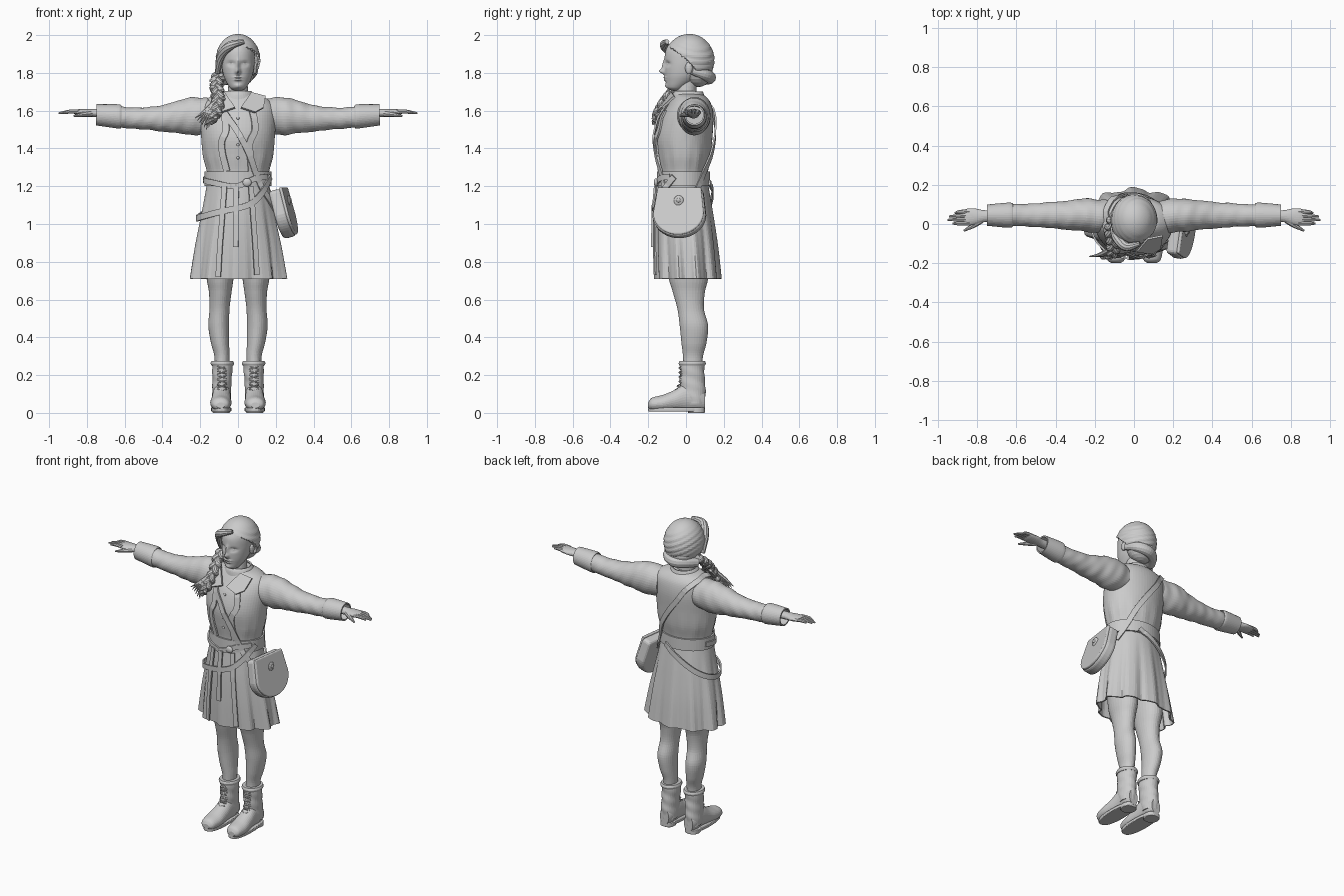
import bpy, bmesh, math
from math import sin, cos, pi, radians, exp
from mathutils import Vector, Matrix

cube = bpy.data.objects.get("Cube")
if cube:
    bpy.data.objects.remove(cube)

grey = bpy.data.materials.new("plain_grey")
grey.use_nodes = True
grey.diffuse_color = (0.6, 0.6, 0.6, 1)
grey.node_tree.nodes["Principled BSDF"].inputs["Base Color"].default_value = (0.6, 0.6, 0.6, 1)
made = []


def finish(name, bm, thick=0, bevel=0):
    bmesh.ops.recalc_face_normals(bm, faces=bm.faces)
    mesh = bpy.data.meshes.new(name)
    bm.to_mesh(mesh)
    bm.free()
    mesh.materials.append(grey)
    ob = bpy.data.objects.new(name, mesh)
    bpy.context.scene.collection.objects.link(ob)
    if thick:
        mod = ob.modifiers.new("thickness", "SOLIDIFY")
        mod.thickness, mod.offset = thick, 0
    if bevel:
        mod = ob.modifiers.new("round_edges", "BEVEL")
        mod.width, mod.segments = bevel, 3
    made.append(ob)
    return ob


def spline(keys, u):
    """Catmull-Rom through equal-length tuples, u from 0 to 1."""
    f = u * (len(keys) - 1)
    i = min(int(f), len(keys) - 2)
    t = f - i
    a, b, c, d = (keys[max(0, min(len(keys) - 1, i + k))] for k in (-1, 0, 1, 2))
    return [0.5 * (2 * q + (r - p) * t + (2 * p - 5 * q + 4 * r - s) * t * t
                   + (3 * q - p - 3 * r + s) * t ** 3) for p, q, r, s in zip(a, b, c, d)]


def grid(bm, rows, closed=True, caps=False):
    vs = [[bm.verts.new(p) for p in row] for row in rows]
    n = len(vs[0])
    for a, b in zip(vs, vs[1:]):
        for j in range(n if closed else n - 1):
            k = (j + 1) % n
            bm.faces.new((a[j], a[k], b[k], b[j]))
    if caps:
        bm.faces.new(vs[0])
        bm.faces.new(vs[-1])


def loft(name, axis, keys, seg=40, steps=40, caps=True, warp=None, thick=0, bevel=0):
    """Ellipses along an axis; key = position, two centres, two radii."""
    rows = []
    for i in range(steps + 1):
        t, ca, cb, ra, rb = spline(keys, i / steps)
        row = []
        for j in range(seg):
            an = 2 * pi * j / seg
            w = warp(t, an) if warp else 1
            a, b = ca + ra * w * cos(an), cb + rb * w * sin(an)
            row.append({"x": (t, a, b), "y": (a, t, b), "z": (a, b, t)}[axis])
        rows.append(row)
    bm = bmesh.new()
    grid(bm, rows, caps=caps)
    return finish(name, bm, thick, bevel)


def tube(name, pts, radii, steps=24, seg=8):
    """Round tube along a smooth path with varying radius."""
    ps = [Vector(spline(pts, i / steps)) for i in range(steps + 1)]
    rows = []
    for i, p in enumerate(ps):
        d = (ps[min(i + 1, steps)] - ps[max(i - 1, 0)]).normalized()
        q = d.to_track_quat("Z", "Y")
        r = max(0.001, spline([(x,) for x in radii], i / steps)[0])
        rows.append([p + q @ Vector((r * cos(2 * pi * j / seg), r * sin(2 * pi * j / seg), 0)) for j in range(seg)])
    bm = bmesh.new()
    grid(bm, rows, caps=True)
    return finish(name, bm)


def ball(name, loc, size, seg=24):
    bm = bmesh.new()
    bmesh.ops.create_uvsphere(bm, u_segments=seg, v_segments=seg // 2, radius=1,
                              matrix=Matrix.Translation(loc) @ Matrix.Diagonal((*size, 1)))
    return finish(name, bm)


# Body profiles
torso = [(1.18, 0, -.015, .16, .125), (1.27, 0, -.012, .163, .127), (1.36, 0, -.01, .185, .142),
         (1.46, 0, -.01, .195, .15), (1.56, 0, .005, .2, .14), (1.63, 0, .02, .19, .115),
         (1.67, 0, .02, .14, .09), (1.69, 0, .01, .075, .07)]
skirt = [(.71, 0, .01, .25, .165), (.88, 0, 0, .225, .16), (1.05, 0, -.01, .192, .148), (1.2, 0, -.015, .163, .13)]


def on_body(deg, z, off):
    """Point just outside the clothing at an angle and height."""
    keys = torso if z > 1.2 else skirt
    for a, b in zip(keys, keys[1:]):
        if z <= b[0]:
            break
    f = (z - a[0]) / (b[0] - a[0])
    _, cx, cy, rx, ry = (p + (q - p) * f for p, q in zip(a, b))
    an = radians(deg)
    return Vector((cx + (rx + off) * cos(an), cy + (ry + off) * sin(an), z))


def strap(name, path, width, off=.012, steps=60):
    """Flat band following the clothing; path = (angle, height)."""
    uv = [spline(path, i / steps) for i in range(steps + 1)]
    ps = [on_body(a, z, off) for a, z in uv]
    rows = []
    for i, p in enumerate(ps):
        d = (ps[min(i + 1, steps)] - ps[max(i - 1, 0)]).normalized()
        an = radians(uv[i][0])
        out = Vector((cos(an) / 1.3, sin(an), .9 if uv[i][1] > 1.62 else 0)).normalized()
        side = d.cross(out).normalized() * width / 2
        rows.append([p - side, p + side])
    bm = bmesh.new()
    grid(bm, rows, closed=False)
    return finish(name, bm, thick=.009)


# Jacket body and pleated skirt
loft("jacket_body", "z", torso, seg=64,
     warp=lambda z, a: 1 + .012 * sin(14 * a) * max(0, 1 - abs(z - 1.33) / .12))
loft("pleated_skirt", "z", skirt, seg=120, caps=False, thick=.008,
     warp=lambda z, a: 1 + (1.2 - z) * (.12 * cos(10 * a + pi) + .03 * cos(23 * a)))
strap("waistband", [(a, 1.24) for a in range(-90, 271, 30)], .075, .01)
strap("upper_belt", [(-200, 1.24), (-140, 1.22), (-95, 1.2), (-60, 1.24), (-30, 1.25)], .03, .018)
strap("hip_belt", [(-20, 1.25), (-50, 1.16), (-75, 1.1), (-110, 1.07), (-150, 1.04), (-185, 1.03),
                   (-220, 1.07), (-260, 1.16), (-290, 1.22)], .032, .022)
strap("shoulder_strap", [(-15, 1.08), (-40, 1.17), (-60, 1.28), (-80, 1.42), (-100, 1.54), (-125, 1.635), (-180, 1.675),
                         (-235, 1.635), (-262, 1.52), (-290, 1.38), (-315, 1.25), (-338, 1.14)], .032, .014)
for deg, low in ((-113, .72), (-68, .73), (-93, .95)):
    strap("hanging_strap", [(deg, 1.2), (deg, 1.05), (deg, .88), (deg, low)], .028, .02)
for deg in (-112, -68):
    strap("jacket_front_edge", [(deg, 1.6), (deg + 4, 1.5), (deg - 4, 1.42), (deg + 2, 1.28)], .035, .009)
ball("belt_buckle", on_body(-75, 1.22, .024), (.024, .012, .022))
for z in (1.56, 1.49, 1.42, 1.35):
    ball("shirt_button", on_body(-90, z, .002), (.008, .006, .008), 12)

# Neck and collar
loft("neck", "z", [(1.62, 0, .015, .065, .065), (1.69, 0, .0, .054, .055), (1.77, 0, .01, .05, .055)], steps=12)
loft("collar_band", "z", [(1.655, 0, .015, .098, .087), (1.685, 0, .012, .08, .078), (1.7, 0, .015, .068, .07)],
     caps=False, thick=.01, steps=8)
for s in (-1, 1):
    bm = bmesh.new()
    pts = [(.015, -.14, 1.615), (.07, -.075, 1.695), (.145, -.06, 1.675), (.135, -.125, 1.615), (.09, -.15, 1.59)]
    bm.faces.new([bm.verts.new((s * x, y, z)) for x, y, z in pts])
    finish("collar_lapel", bm, thick=.012)

# Sleeves, hands, legs and boots, one of each per side
for s, side in ((1, "left"), (-1, "right")):
    sleeve = [(.13, .035, 1.57, .085, .09), (.24, .045, 1.572, .085, .1), (.33, .045, 1.565, .075, .083),
              (.44, .045, 1.558, .065, .064), (.54, .045, 1.56, .058, .056), (.64, .045, 1.567, .054, .056)]
    loft(side + "_sleeve", "x", [(s * k[0], *k[1:]) for k in sleeve], steps=70,
         warp=lambda x, a: 1 + .025 * sin(75 * abs(x) + 2 * sin(a)) * sin(a * 2 + 9 * x) + .015 * sin(40 * x + a))
    cuff = [(.62, .045, 1.567, .055, .058), (.64, .045, 1.57, .06, .06), (.75, .045, 1.578, .05, .052)]
    loft(side + "_cuff", "x", [(s * k[0], *k[1:]) for k in cuff], caps=False, steps=10, thick=.008)
    palm = [(.68, .04, 1.585, .032, .026), (.76, .04, 1.588, .03, .022), (.81, .038, 1.59, .041, .019),
            (.85, .035, 1.592, .043, .015), (.87, .034, 1.592, .036, .008)]
    loft(side + "_palm", "x", [(s * k[0], *k[1:]) for k in palm], steps=16, seg=24)
    for y, tip in ((.003, .925), (.024, .95), (.044, .942), (.064, .912)):
        tube(side + "_finger", [(s * .84, y, 1.594), (s * .89, y * .95, 1.595), (s * tip, y * .88, 1.586)],
             (.011, .0105, .005), 10)
    tube(side + "_thumb", [(s * .78, .02, 1.585), (s * .82, -.008, 1.58), (s * .868, -.035, 1.572)], (.018, .013, .005), 10)

    leg = [(.22, .085, .035, .038, .05), (.3, .085, .037, .04, .053), (.37, .095, .042, .048, .066),
           (.46, .102, .042, .055, .075), (.55, .098, .025, .053, .07), (.64, .094, .015, .06, .085),
           (.74, .095, .012, .074, .108), (.95, .09, .0, .083, .11)]
    loft(side + "_leg", "z", [(z, s * x, y, a, b) for z, x, y, a, b in leg], seg=32)
    shaft = [(.05, .087, .05, .05, .05), (.11, .087, .038, .05, .066), (.17, .085, .034, .05, .066),
             (.225, .083, .033, .053, .064), (.268, .083, .033, .056, .066)]
    loft(side + "_boot_shaft", "z", [(z, s * x, y, a, b) for z, x, y, a, b in shaft], seg=32,
         warp=lambda z, a: 1 + .02 * sin(95 * z + 2 * a))
    loft(side + "_boot_rim", "z", [(.25, s * .083, .033, .057, .067), (.262, s * .083, .033, .062, .072),
                                  (.275, s * .083, .033, .057, .067)], steps=8)
    foot = [(-.2, .092, .04, .022, .015), (-.18, .092, .046, .045, .034), (-.12, .091, .052, .056, .044),
            (-.06, .089, .066, .052, .056), (.0, .087, .085, .048, .075), (.06, .087, .078, .047, .068),
            (.1, .087, .065, .032, .05)]
    loft(side + "_boot_foot", "y", [(y, s * x, z, a, b) for y, x, z, a, b in foot], seg=32)
    # Sole outline with a raised arch ahead of the heel
    for part, y0, y1, h, w in (("sole", -.2, .1, .028, .054), ("heel", .01, .1, .028, .046)):
        bm = bmesh.new()
        z0 = .008 if part == "sole" else 0
        ring = [(s * .089 + w * cos(a) * (abs(cos(a)) ** -.3 if abs(cos(a)) > .01 else 1),
                 (y0 + y1) / 2 + (y1 - y0) / 2 * sin(a)) for a in [2 * pi * i / 32 for i in range(32)]]
        grid(bm, [[(x, y, z) for x, y in ring] for z in (z0, h)], caps=True)
        finish(side + "_boot_" + part, bm, bevel=.004)
    for i in range(6):
        z = .11 + .024 * i
        y = -.034 - max(0, .15 - z) * .6
        for t in (-1, 1):
            tube(side + "_boot_lace", [(s * .085 - .024 * t, y + .012, z), (s * .085, y - .002, z + .008),
                                       (s * .085 + .024 * t, y + .012, z + .016)], (.004, .004, .004), 6, 6)

# Head with sculpted face
head = loft("head", "z", [(1.705, 0, -.045, .018, .025), (1.72, 0, -.052, .042, .046), (1.76, 0, -.028, .066, .08),
                          (1.8, 0, -.012, .08, .1), (1.86, 0, -.002, .088, .11), (1.92, 0, .005, .086, .112),
                          (1.965, 0, .01, .065, .085), (1.985, 0, .01, .02, .03)], seg=96, steps=72)
features = [(0, 1.808, -.026, .013, .014), (0, 1.84, -.014, .011, .03), (.036, 1.848, .013, .02, .013),
            (-.036, 1.848, .013, .02, .013), (.035, 1.846, -.006, .012, .007), (-.035, 1.846, -.006, .012, .007),
            (0, 1.776, -.009, .022, .006), (0, 1.762, -.01, .018, .006), (0, 1.73, -.008, .02, .012)]
for v in head.data.vertices:
    if v.co.y < -.02:
        x, z = v.co.x, v.co.z
        v.co.y += sum(f[2] * exp(-((x - f[0]) / f[3]) ** 2 - ((z - f[1]) / f[4]) ** 2) for f in features)
for s in (-1, 1):
    ball("ear", (s * .09, .015, 1.825), (.012, .02, .032), 16)

# Swept hair with an open face, gathered roll and loose side braid
bm = bmesh.new()
bmesh.ops.create_uvsphere(bm, u_segments=96, v_segments=48, radius=1)
for v in bm.verts:
    x, y, z = v.co
    groove = 1 + .014 * sin(26 * z + 9 * x + 5 * y) * (1 - z * z)
    v.co = Vector((x * .112 * groove, .018 + y * .126 * groove, 1.868 + z * .132))
bmesh.ops.delete(bm, geom=[f for f in bm.faces if f.calc_center_median().z <
                           1.925 - .95 * (f.calc_center_median().y + .085) + .25 * f.calc_center_median().x],
                 context="FACES")
finish("hair_cap", bm, thick=.012)
ball("hair_back", (0, .065, 1.81), (.092, .075, .085))
tube("hair_roll", [(.09, .03, 1.81), (.06, .1, 1.79), (0, .125, 1.775), (-.06, .09, 1.77), (-.1, .03, 1.76)],
     (.018, .03, .034, .034, .03), 24, 12)
tube("hair_fringe", [(.03, -.1, 1.965), (-.04, -.115, 1.945), (-.09, -.07, 1.89), (-.108, -.02, 1.8)],
     (.012, .024, .022, .014), 24, 10)
spine = [(-.1, .03, 1.79), (-.115, -.03, 1.74), (-.105, -.1, 1.67), (-.115, -.15, 1.59), (-.15, -.165, 1.53)]
for k in range(3):
    strand = []
    for i in range(21):
        p, ph = spline(spine, i / 20), i * .8 + k * 2 * pi / 3
        strand.append((p[0] + .02 * cos(ph), p[1] + .012 * sin(2 * ph), p[2]))
    tube("braid_strand", strand, (.02, .02, .019, .016, .006), 60, 10)
for i in range(9):
    dx = -.11 + .016 * i
    tube("loose_lock", [(-.11, -.12, 1.66 - .008 * i), (-.13 + dx * .4, -.155, 1.6), (-.145 + dx * .75, -.165, 1.5 + .012 * abs(i - 5))],
         (.012, .009, .002), 12, 6)

# Shoulder bag with flap and clasp
tilt = Matrix.Translation((.243, -.035, 1.06)) @ Matrix.Rotation(radians(-8), 4, "Z") @ Matrix.Rotation(radians(-15), 4, "Y")


def bag_slab(name, x0, x1, scale, top, bevel):
    bm = bmesh.new()
    ring = [(.122 * scale, top), (-.122 * scale, top)]
    for i in range(25):
        a = pi + pi * i / 24
        ring.append((.142 * scale * cos(a), -.01 + .125 * scale * sin(a)))
    grid(bm, [[tilt @ Vector((x, y, z)) for y, z in ring] for x in (x0, x1)], caps=True)
    finish(name, bm, bevel=bevel)


bag_slab("bag_body", -.036, .03, 1, .125, .018)
bag_slab("bag_flap", .022, .04, .95, .13, .008)
ball("bag_clasp", tilt @ Vector((.041, 0, .055)), (.01, .026, .028))
ball("bag_clasp_stud", tilt @ Vector((.05, 0, .055)), (.008, .012, .012), 12)

# Smooth shading with sharp creases kept
for ob in bpy.context.view_layer.objects:
    ob.select_set(ob in made)
bpy.context.view_layer.objects.active = made[0]
bpy.ops.object.shade_smooth_by_angle(angle=radians(40))
